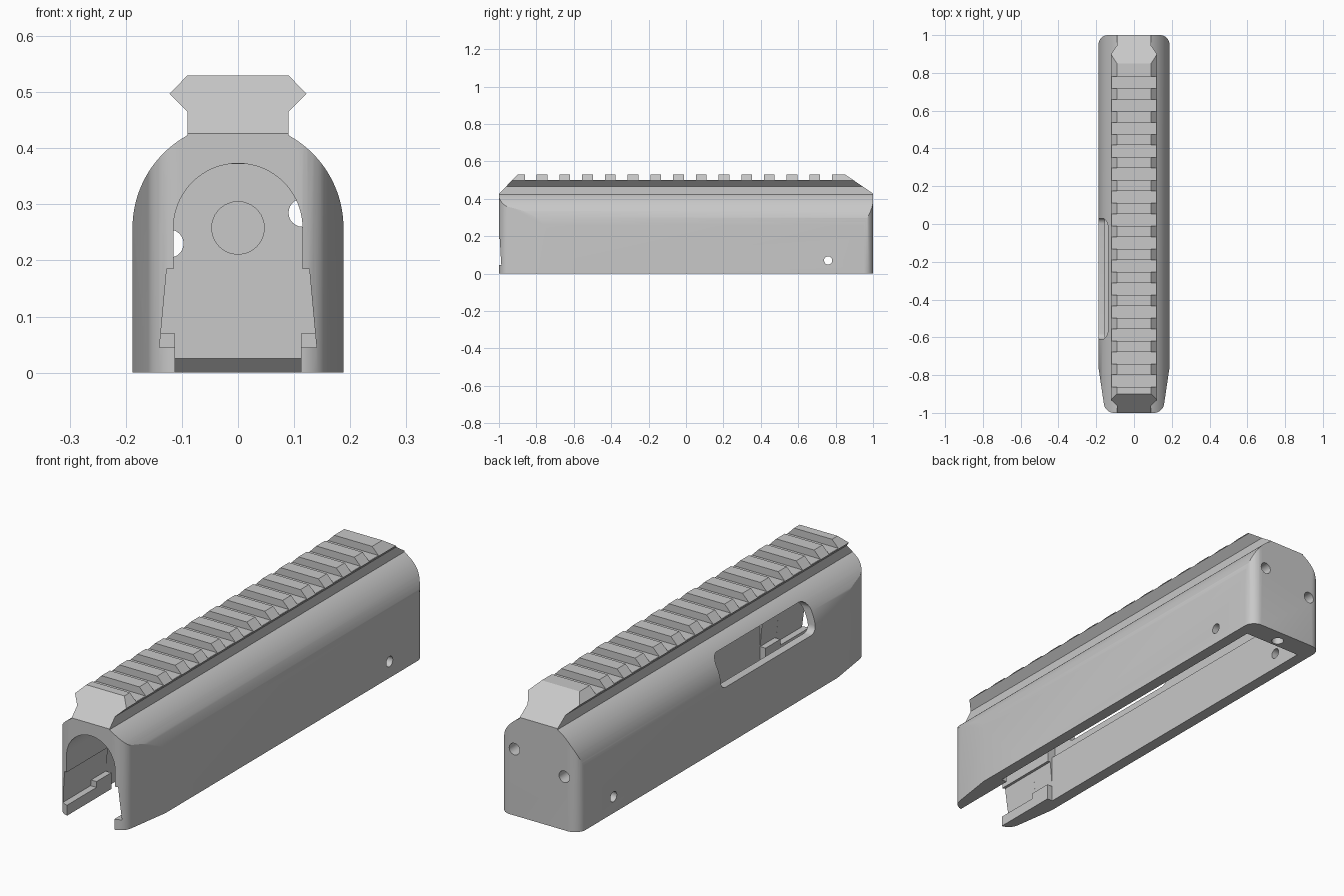
import bpy, bmesh, math
from mathutils import Vector

cube = bpy.data.objects.get("Cube")
if cube:
    bpy.data.objects.remove(cube, do_unlink=True)

grey = bpy.data.materials.new("plain grey")
grey.use_nodes = True
grey.diffuse_color = (0.58, 0.58, 0.58, 1)
grey.node_tree.nodes["Principled BSDF"].inputs["Base Color"].default_value = (0.58, 0.58, 0.58, 1)

AXIS_Z = 0.258   # height of the bore line


def prism(name, points, axis, lo, hi):
    """Extrude a 2D outline along an axis; the outline uses the other two axes in order."""
    def place(p, t):
        v = list(p)
        v.insert("xyz".index(axis), t)
        return Vector(v)
    bm = bmesh.new()
    face = bm.faces.new([bm.verts.new(place(p, lo)) for p in points])
    res = bmesh.ops.extrude_face_region(bm, geom=[face])
    shift = place((0, 0), hi - lo)
    bmesh.ops.translate(bm, vec=shift, verts=[v for v in res["geom"] if isinstance(v, bmesh.types.BMVert)])
    bmesh.ops.recalc_face_normals(bm, faces=bm.faces[:])
    mesh = bpy.data.meshes.new(name)
    bm.to_mesh(mesh)
    bm.free()
    mesh.materials.append(grey)
    obj = bpy.data.objects.new(name, mesh)
    bpy.context.collection.objects.link(obj)
    return obj


def arc(cx, cy, r, start, end, n):
    steps = [math.radians(start + (end - start) * i / n) for i in range(n + 1)]
    return [(cx + r * math.cos(a), cy + r * math.sin(a)) for a in steps]


def mirrored(half):
    """Close a right-hand outline with its reflection in x."""
    return half + [(-x, y) for x, y in reversed(half)]


def rod(cx, cy, r, axis, lo, hi):
    return prism("cutter", arc(cx, cy, r, 0, 345, 23), axis, lo, hi)


def combine(target, cutter, operation="DIFFERENCE"):
    mod = target.modifiers.new("cut", "BOOLEAN")
    mod.operation, mod.solver, mod.object = operation, "EXACT", cutter
    bpy.context.view_layer.objects.active = target
    bpy.ops.object.modifier_apply(modifier=mod.name)
    bpy.data.objects.remove(cutter, do_unlink=True)


# Body: arched section trimmed to a tapered plan with rounded corners
half_width = 0.188
flat = math.degrees(math.acos(0.09 / half_width))
section = mirrored([(half_width, 0)] + arc(0, AXIS_Z, half_width, 0, flat, 24))
body = prism("body_shell", section, "y", -1.1, 1.1)
plan = mirrored(arc(0.105, -0.945, 0.055, -90, -8, 8) + [(half_width, -0.76)]
                + arc(half_width - 0.05, 0.95, 0.05, 0, 90, 8))
combine(body, prism("cutter", plan, "z", -0.1, 0.6), "INTERSECT")

# Front opening: bore above, flared walls, retaining lips that step up
lip = 0.112
bore = [(0.127, 0.185), (0.115, 0.185)] + arc(0, AXIS_Z, 0.115, 0, 87, 20)
for lip_top, flare, start, end in ((0.045, 0.14, -1.1, -0.8), (0.07, 0.138, -0.81, -0.69)):
    outline = mirrored([(lip, -0.1), (lip, lip_top), (flare, lip_top)] + bore)
    combine(body, prism("cutter", outline, "y", start, end))

# Wider main cavity behind the front opening
cavity = mirrored([(0.138, -0.1), (0.138, 0.21), (0.153, 0.21)] + arc(0, AXIS_Z, 0.153, 0, 48, 12))
combine(body, prism("cutter", cavity, "y", -0.7, 0.88))

# Chamfer under the rear block and its blind recess
combine(body, prism("cutter", [(0.87, -0.01), (0.915, -0.01), (0.88, 0.025), (0.87, 0.025)], "x", -0.138, 0.138))
combine(body, rod(0, AXIS_Z, 0.047, "y", 0.85, 0.94))

# Screw holes: two through the back, one across the sides, one below
combine(body, rod(0.115, 0.285, 0.025, "y", 0.7, 1.1))
combine(body, rod(-0.122, 0.23, 0.025, "y", 0.7, 1.1))
combine(body, rod(0.76, 0.07, 0.022, "x", -0.3, 0.3))
combine(body, rod(0, 0.94, 0.025, "z", -0.1, 0.12))

# Side port with rounded corners on the right wall
port = (arc(-0.58, 0.28, 0.03, 180, 270, 6) + arc(0.0, 0.28, 0.03, 270, 360, 6)
        + arc(-0.01, 0.345, 0.04, 0, 90, 6) + arc(-0.57, 0.345, 0.04, 90, 180, 6))
combine(body, prism("cutter", port, "x", -0.3, -0.06))

# Top rail: dovetail section trimmed by a toothed side outline
dovetail = mirrored([(0.09, 0.42), (0.09, 0.465), (0.122, 0.497), (0.09, 0.53)])
rail = prism("top_rail", dovetail, "y", -1.1, 1.1)
teeth = [(-1, 0.41), (-1, 0.426), (-0.9, 0.53)]
for i in range(14):
    y = -0.862 + 0.1215 * i
    teeth += [(y, 0.53), (y, 0.499), (y + 0.064, 0.499), (y + 0.064, 0.53)]
teeth += [(0.85, 0.53), (1, 0.428), (1, 0.41)]
teeth = [(y, 0.54 if z == 0.53 and -0.89 < y < 0.84 else z) for y, z in teeth]
combine(rail, prism("cutter", teeth, "x", -0.3, 0.3), "INTERSECT")

# Smooth the curved walls, keep edges crisp
for obj in (body, rail):
    bpy.ops.object.select_all(action="DESELECT")
    obj.select_set(True)
    bpy.context.view_layer.objects.active = obj
    bpy.ops.object.shade_smooth_by_angle(angle=math.radians(25))
